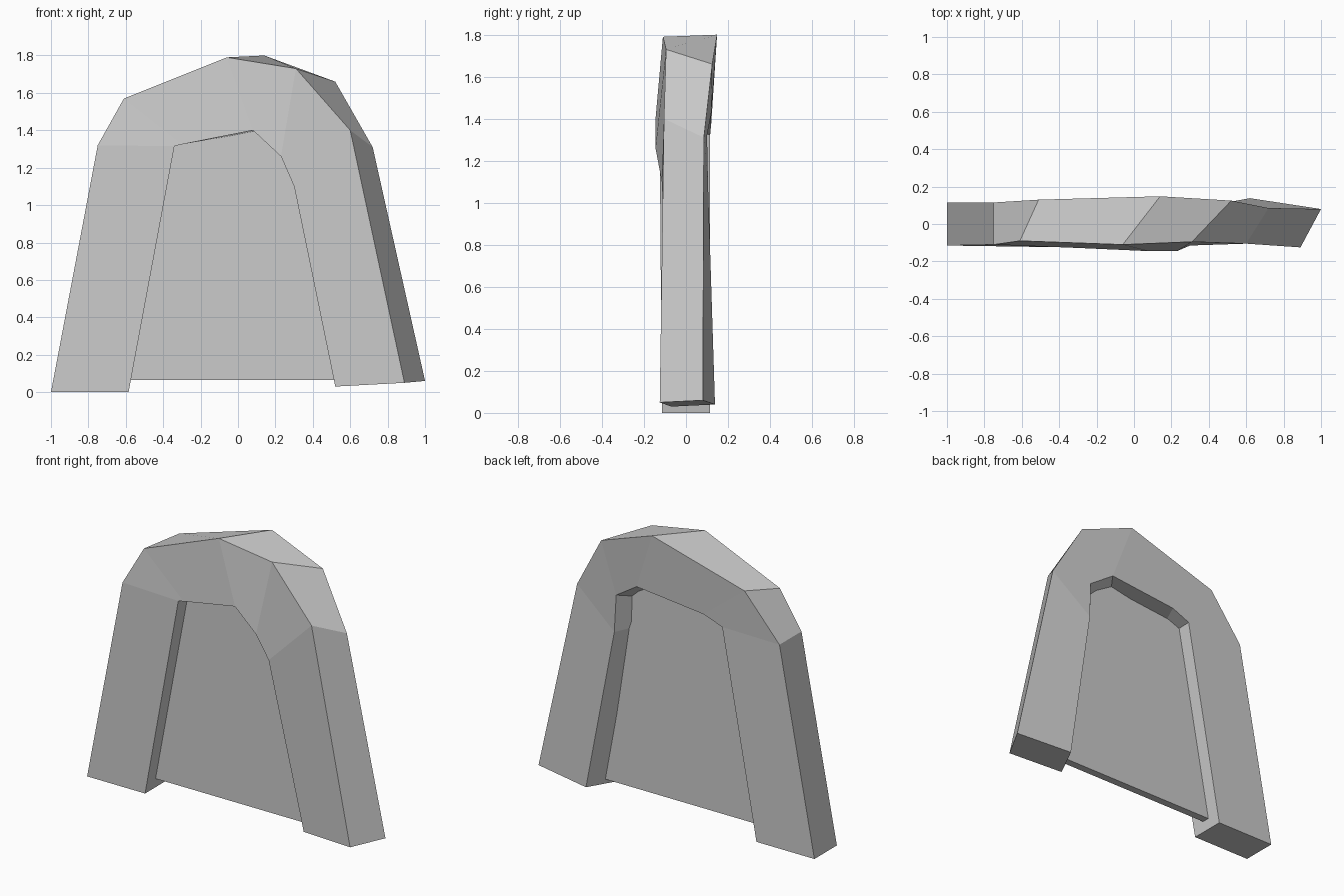
import bpy
import bmesh

cube = bpy.data.objects.get("Cube")
if cube:
    bpy.data.objects.remove(cube, do_unlink=True)

stone = bpy.data.materials.new("light_grey_stone")
stone.use_nodes = True
GREY = (0.6, 0.6, 0.6, 1.0)
stone.diffuse_color = GREY
stone.node_tree.nodes["Principled BSDF"].inputs["Base Color"].default_value = GREY


def loft(name, rings):
    """Skin a list of equal closed rings and cap both ends."""
    bm = bmesh.new()
    loops = [[bm.verts.new(p) for p in ring] for ring in rings]
    n = len(loops[0])
    for a, b in zip(loops, loops[1:]):
        for i in range(n):
            j = (i + 1) % n
            bm.faces.new((a[i], a[j], b[j], b[i]))
    bm.faces.new(loops[0])
    bm.faces.new(loops[-1][::-1])
    bmesh.ops.recalc_face_normals(bm, faces=bm.faces)
    mesh = bpy.data.meshes.new(name)
    bm.to_mesh(mesh)
    bm.free()
    mesh.materials.append(stone)
    obj = bpy.data.objects.new(name, mesh)
    bpy.context.collection.objects.link(obj)
    return obj


# Arch: sections from left foot to right foot
# (front outer, front inner, back inner, back outer)
loft("stone_arch", [
    [(-1, -.115, 0), (-.585, -.115, 0), (-.585, .115, 0), (-1, .115, 0)],
    [(-.75, -.11, 1.32), (-.34, -.125, 1.315), (-.34, .115, 1.325), (-.75, .115, 1.32)],
    [(-.61, -.09, 1.57), (-.3, -.128, 1.325), (-.21, .12, 1.375), (-.51, .13, 1.61)],
    [(-.06, -.11, 1.79), (.08, -.145, 1.4), (.27, .12, 1.425), (.14, .148, 1.8)],
    [(.31, -.095, 1.73), (.23, -.145, 1.26), (.43, .1, 1.32), (.52, .125, 1.66)],
    [(.6, -.105, 1.4), (.3, -.115, 1.1), (.44, .105, 1.08), (.72, .085, 1.31)],
    [(.89, -.125, .05), (.52, -.07, .03), (.62, .138, .04), (1, .08, .06)],
])

# Thin slab filling the opening, its rim buried in the arch
outline = [(-.62, .065), (-.4, 1.38), (.17, 1.5), (.42, 1.34), (.44, 1.1), (.61, .065)]
loft("door_panel", [[(x, y, z) for x, z in outline] for y in (-.025, .025)])
